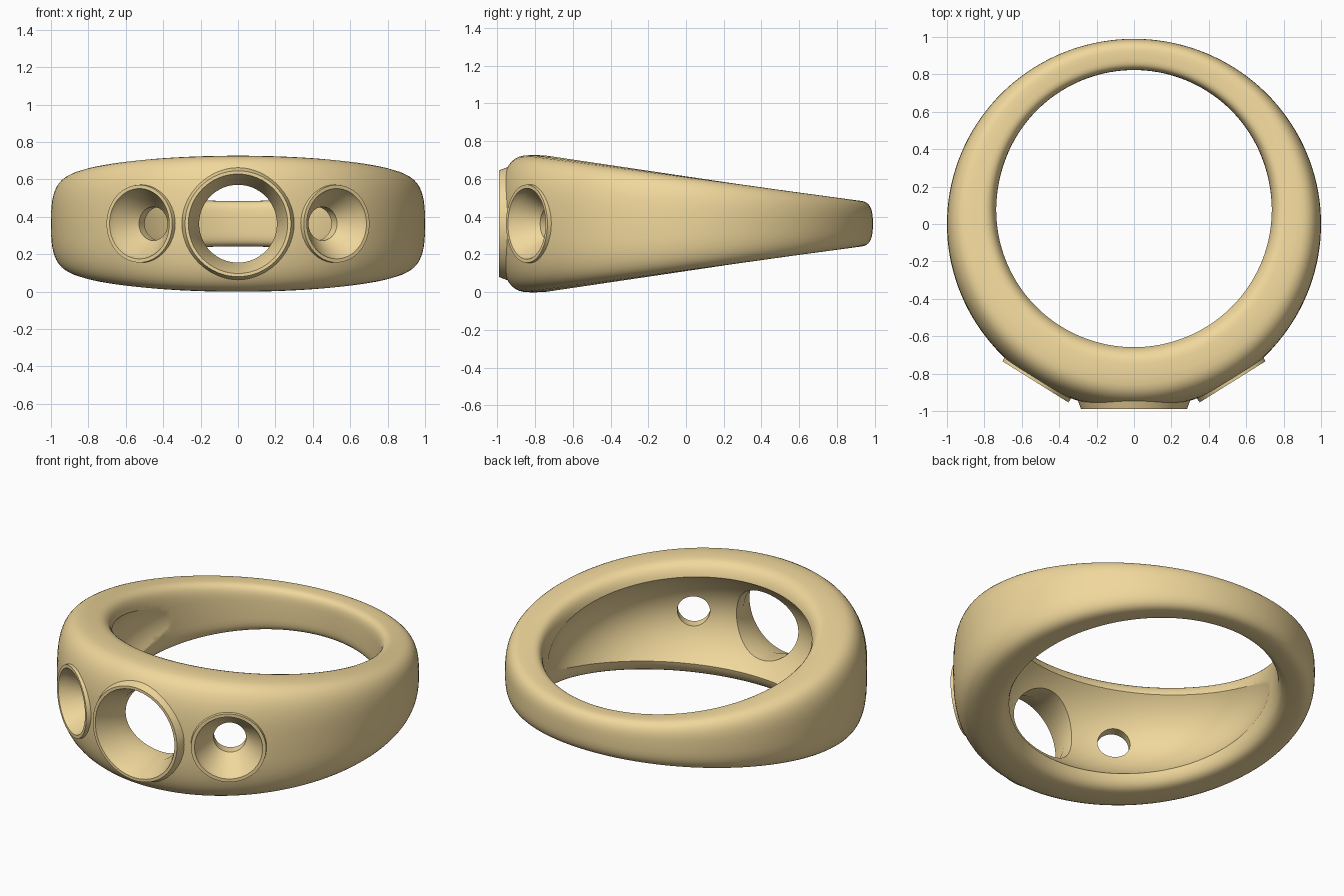
import bpy, bmesh, math
from mathutils import Vector

if "Cube" in bpy.data.objects:
    bpy.data.objects.remove(bpy.data.objects["Cube"])

ZC = 0.363  # mid height of the band


def mesh_object(name, verts, faces):
    me = bpy.data.meshes.new(name)
    me.from_pydata(verts, [], faces)
    bm = bmesh.new()
    bm.from_mesh(me)
    bmesh.ops.recalc_face_normals(bm, faces=bm.faces)
    bm.to_mesh(me)
    bm.free()
    ob = bpy.data.objects.new(name, me)
    bpy.context.collection.objects.link(ob)
    return ob


def lathe(name, profile, dist, angle, segs=64):
    """Closed solid turned about an axis pointing outward from the band."""
    out = Vector((math.sin(angle), -math.cos(angle), 0))
    side = Vector((math.cos(angle), math.sin(angle), 0))
    up = Vector((0, 0, 1))
    base = out * dist + up * ZC
    verts, faces = [], []
    for r, d in profile:
        for i in range(segs):
            t = 2 * math.pi * i / segs
            verts.append(base + out * d + side * (r * math.cos(t)) + up * (r * math.sin(t)))
    for k in range(len(profile) - 1):
        for i in range(segs):
            j = (i + 1) % segs
            faces.append((k * segs + i, k * segs + j, (k + 1) * segs + j, (k + 1) * segs + i))
    last = (len(profile) - 1) * segs
    faces.append(tuple(range(segs)))
    faces.append(tuple(range(last, last + segs)))
    return mesh_object(name, verts, faces)


def boolean(target, tool, op):
    tool.hide_render = True
    mod = target.modifiers.new(op, 'BOOLEAN')
    mod.operation = op
    mod.solver = 'EXACT'
    mod.object = tool
    bpy.context.view_layer.objects.active = target
    bpy.ops.object.modifier_apply(modifier=mod.name)
    bpy.data.objects.remove(tool)


def spow(v, p):
    return math.copysign(abs(v) ** p, v)


# Tapered band: rounded section swept between outer and offset inner circle
N, M = 144, 48
verts, faces = [], []
for i in range(N):
    t = 2 * math.pi * i / N
    c, s = math.cos(t), math.sin(t)
    outer = Vector((c, 0.99 * s, 0))
    inner = Vector((0.733 * c, 0.09 + 0.733 * s, 0))
    mid, half = (outer + inner) / 2, (outer - inner) / 2
    h = 0.249 - 0.1405 * mid.y
    for k in range(M):
        u = 2 * math.pi * k / M
        n = 2.9 if math.cos(u) > 0 else 4.2
        p = mid + half * spow(math.cos(u), 2 / n)
        verts.append((p.x, p.y, ZC + h * spow(math.sin(u), 2 / n)))
for i in range(N):
    a, b = i * M, ((i + 1) % N) * M
    for k in range(M):
        m = (k + 1) % M
        faces.append((a + k, b + k, b + m, a + m))
band = mesh_object("ring_band", verts, faces)

# Lens-shaped hollow inside the front of the band
bm = bmesh.new()
bmesh.ops.create_uvsphere(bm, u_segments=96, v_segments=64, radius=1)
bmesh.ops.scale(bm, vec=(0.782, 0.782, 0.47), verts=bm.verts)
bmesh.ops.translate(bm, vec=(0, -0.028, ZC), verts=bm.verts)
me = bpy.data.meshes.new("hollow_cutter")
bm.to_mesh(me)
bm.free()
hollow = bpy.data.objects.new("hollow_cutter", me)
bpy.context.collection.objects.link(hollow)
boolean(band, hollow, 'DIFFERENCE')

# Stone settings: raised collars, then conical seats with through holes
SIDE = math.radians(32)
collar_mid = [(0.283, 0.0), (0.3, -0.045), (0.3, -0.13)]
collar_side = [(0.207, 0.0), (0.21, -0.03), (0.21, -0.11)]
seat_mid = [(0.27, 0.1), (0.266, 0.0), (0.208, -0.14), (0.208, -0.5)]
seat_side = [(0.188, 0.08), (0.188, 0.0), (0.175, -0.03), (0.09, -0.14), (0.09, -0.45)]
settings = [(0.0, 0.99, collar_mid, seat_mid),
            (SIDE, 0.995, collar_side, seat_side),
            (-SIDE, 0.995, collar_side, seat_side)]
for ang, dist, collar, seat in settings:
    boolean(band, lathe("collar", collar, dist, ang), 'UNION')
for ang, dist, collar, seat in settings:
    boolean(band, lathe("seat_cutter", seat, dist, ang), 'DIFFERENCE')

# Warm gold colour
gold = bpy.data.materials.new("gold")
gold.diffuse_color = (0.87, 0.68, 0.33, 1)
gold.use_nodes = True
gold.node_tree.nodes["Principled BSDF"].inputs["Base Color"].default_value = gold.diffuse_color
band.data.materials.clear()
band.data.materials.append(gold)

# Smooth shading with crisp setting edges
bpy.ops.object.select_all(action='DESELECT')
band.select_set(True)
bpy.context.view_layer.objects.active = band
bpy.ops.object.shade_smooth_by_angle(angle=math.radians(30))
